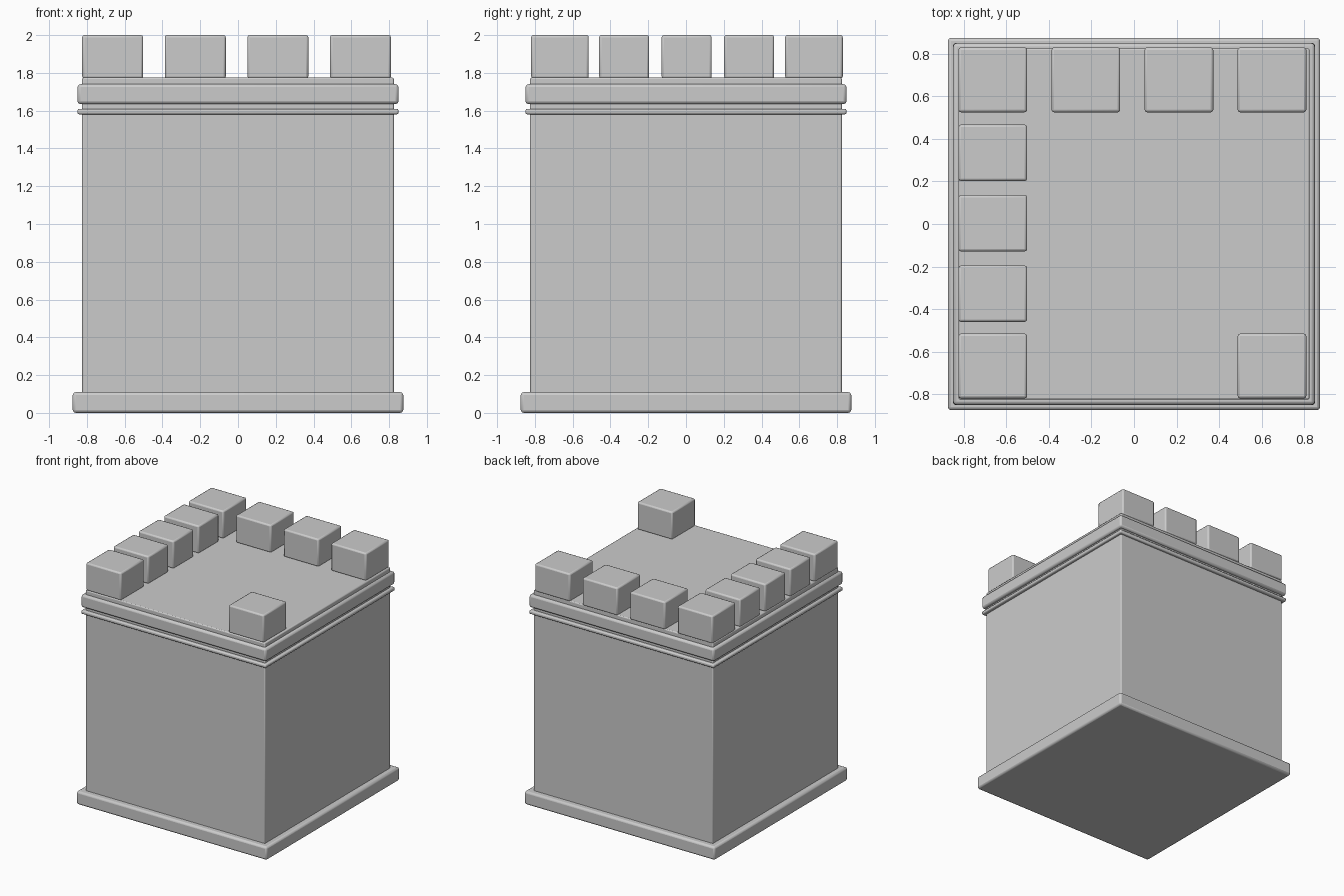
import bpy

if "Cube" in bpy.data.objects:
    bpy.data.objects.remove(bpy.data.objects["Cube"])


def block(name, x0, x1, y0, y1, z0, z1, bevel=0.012):
    """Box given by its extents, with softened edges."""
    bpy.ops.mesh.primitive_cube_add(size=1, location=((x0 + x1) / 2, (y0 + y1) / 2, (z0 + z1) / 2))
    ob = bpy.context.object
    ob.name = name
    ob.scale = (x1 - x0, y1 - y0, z1 - z0)
    bpy.ops.object.transform_apply(location=False, rotation=False, scale=True)
    mod = ob.modifiers.new("soft_edges", 'BEVEL')
    mod.width = bevel
    mod.segments = 2
    bpy.ops.object.shade_smooth_by_angle()
    return ob


def slab(name, half, z0, z1, bevel=0.012):
    return block(name, -half, half, -half, half, z0, z1, bevel)


# Tower body, plinth and the two bands below the parapet
slab("base_plinth", 0.875, 0.0, 0.11, 0.016)
slab("tower_body", 0.825, 0.02, 1.775, 0.008)
slab("lower_band", 0.85, 1.58, 1.61, 0.01)
slab("upper_band", 0.85, 1.635, 1.74, 0.016)

# Battlements: full back row, full left row, one lone front-right corner
Z0, Z1 = 1.77, 2.0
back_y, front_y = (0.525, 0.83), (-0.82, -0.515)
for i in range(4):
    x = -0.825 + i * 0.4373
    block(f"back_merlon_{i + 1}", x, x + 0.323, *back_y, Z0, Z1)
for i in range(3):
    y = -0.46 + i * 0.331
    block(f"left_merlon_{i + 1}", -0.825, -0.502, y, y + 0.265, Z0, Z1)
block("front_left_merlon", -0.825, -0.502, *front_y, Z0, Z1)
block("front_right_merlon", 0.487, 0.81, *front_y, Z0, Z1)
